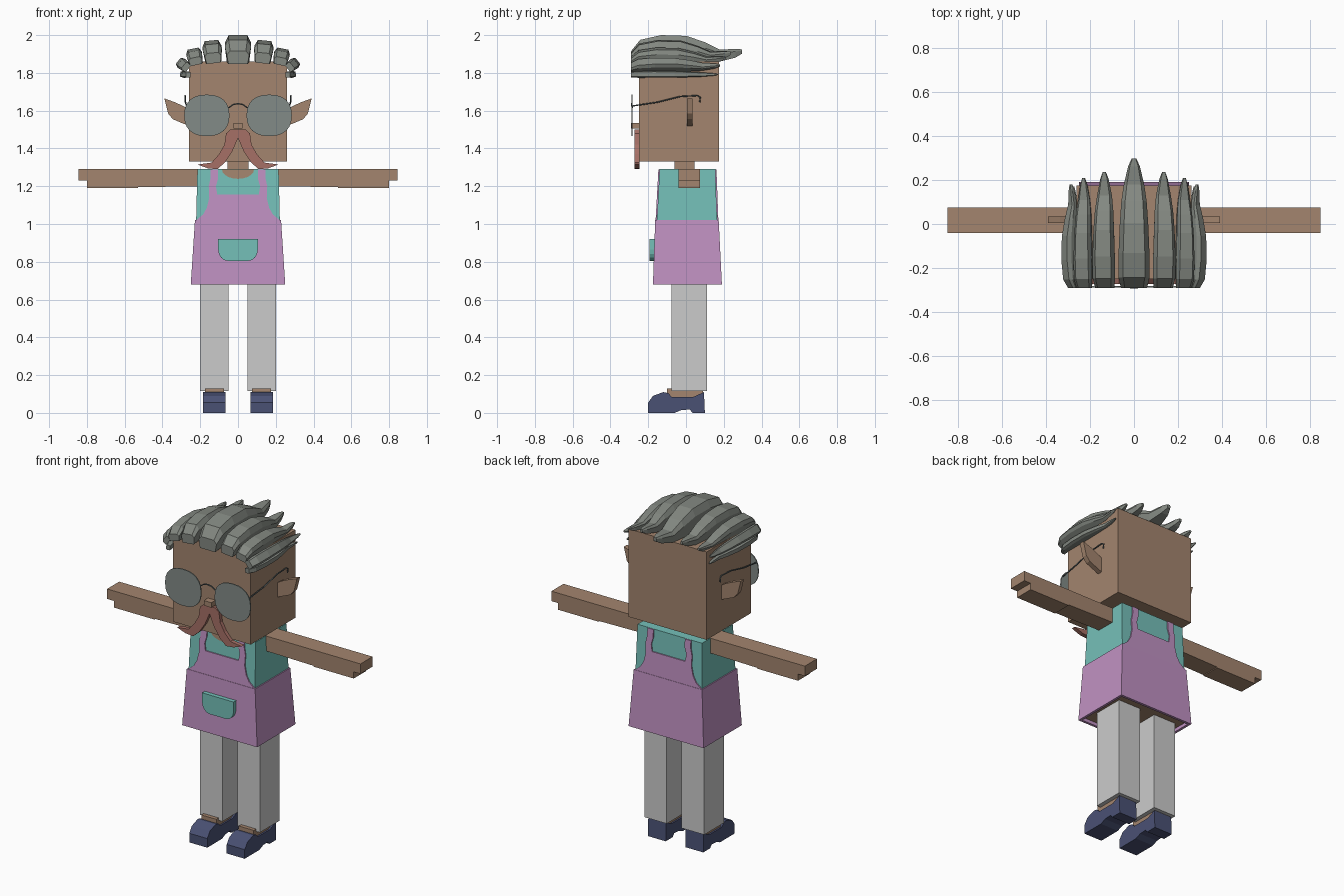
import bpy, bmesh, math
from mathutils import Vector

cube = bpy.data.objects.get("Cube")
if cube:
    bpy.data.objects.remove(cube, do_unlink=True)


def material(name, *rgb):
    lin = [((c / 255 + 0.055) / 1.055) ** 2.4 for c in rgb] + [1]
    m = bpy.data.materials.new(name)
    m.use_nodes = True
    m.diffuse_color = lin
    m.node_tree.nodes["Principled BSDF"].inputs["Base Color"].default_value = lin
    return m


skin = material("skin", 163, 133, 110)
teal = material("teal shirt", 117, 192, 185)
pink = material("pink apron", 192, 145, 194)
grey = material("trouser grey", 203, 203, 203)
navy = material("navy shoe", 74, 81, 116)
hair = material("grey hair", 131, 136, 129)
lens = material("lens grey", 130, 139, 135)
wire = material("dark wire", 88, 98, 100)
rust = material("rust moustache", 166, 112, 102)


def finish(name, bm, *mats):
    bmesh.ops.recalc_face_normals(bm, faces=bm.faces)
    me = bpy.data.meshes.new(name)
    bm.to_mesh(me)
    bm.free()
    for m in mats:
        me.materials.append(m)
    ob = bpy.data.objects.new(name, me)
    bpy.context.collection.objects.link(ob)
    return ob


def loft(name, rings, *mats):
    """Bridge successive rings of points and cap both ends."""
    bm = bmesh.new()
    rows = [[bm.verts.new(p) for p in ring] for ring in rings]
    n = len(rows[0])
    for a, b in zip(rows, rows[1:]):
        for i in range(n):
            j = (i + 1) % n
            bm.faces.new((a[i], a[j], b[j], b[i]))
    bm.faces.new(rows[0])
    bm.faces.new(rows[-1])
    return finish(name, bm, *mats)


def extrude(name, pts, step, mat):
    pts = [Vector(p) for p in pts]
    return loft(name, [pts, [p + Vector(step) for p in pts]], mat)


def rect(x0, x1, y0, y1, z):
    return [(x0, y0, z), (x1, y0, z), (x1, y1, z), (x0, y1, z)]


def box(name, x0, x1, y0, y1, z0, z1, mat):
    return loft(name, [rect(x0, x1, y0, y1, z0), rect(x0, x1, y0, y1, z1)], mat)


def tube(name, pts, radius, mat):
    cu = bpy.data.curves.new(name, "CURVE")
    cu.dimensions = "3D"
    cu.bevel_depth = radius
    cu.bevel_resolution = 1
    cu.use_fill_caps = True
    sp = cu.splines.new("POLY")
    sp.points.add(len(pts) - 1)
    for p, co in zip(sp.points, pts):
        p.co = (*co, 1)
    cu.materials.append(mat)
    ob = bpy.data.objects.new(name, cu)
    bpy.context.collection.objects.link(ob)


# Head, neck and nose
box("head", -.26, .26, -.25, .175, 1.33, 1.86, skin)
box("neck", -.055, .055, -.06, .045, 1.26, 1.34, skin)
box("nose", -.025, .025, -.29, -.245, 1.505, 1.535, skin)

# Shirt body and the apron skirt, whose underside is recessed
loft("shirt", [rect(-.222, .222, -.155, .165, 1.0),
               rect(-.215, .215, -.14, .155, 1.29)], teal)
bottom = (-.25, .25, -.175, .19)
inner = (-.235, .235, -.16, .175)
skirt = loft("apron_skirt", [rect(*inner, .70), rect(*inner, .68), rect(*bottom, .68),
                             rect(-.228, .228, -.163, .173, 1.02)], pink, skin)
for f in skirt.data.polygons:
    if all(skirt.data.vertices[v].co.z > .69 for v in f.vertices) and f.center.z < .8:
        f.material_index = 1

# Bib with straps, lying on the sloping front and back of the shirt
half = [(.11, 1.157), (.117, 1.2), (.105, 1.24), (.105, 1.289), (.145, 1.289), (.145, 1.245),
        (.155, 1.2), (.152, 1.14), (.165, 1.085), (.185, 1.05), (.222, 1.02)]
outline = half + [(-x, z) for x, z in reversed(half)]
for name, base, slope, d in (("bib_front", -.155, .055, -.007), ("bib_back", .165, -.037, .007)):
    extrude(name, [(x, base + slope * (z - 1.0), z) for x, z in outline], (0, d, 0), pink)

# Skin showing in the neckline
arc = [math.pi * i / 10 for i in range(11)]
extrude("neckline", [(.085 * math.cos(a), -.14 - .055 * (.05 * math.sin(a)),
                      1.289 - .05 * math.sin(a)) for a in arc], (0, -.004, 0), skin)

# Pocket with rounded lower corners
corner = [(.055 + .05 * math.cos(a), .865 - .06 * math.sin(a))
          for a in (math.pi / 8 * i for i in range(5))]
pocket = [(.105, .92)] + corner
pocket += [(-x, z) for x, z in reversed(pocket)]
extrude("pocket", [(x, -.192, z) for x, z in pocket], (0, .03, 0), teal)

# Profiles shared by both sides
arm = [(.2, 1.29), (.845, 1.29), (.845, 1.23), (.8, 1.23), (.8, 1.19), (.53, 1.19),
       (.53, 1.195), (.2, 1.2)]
ear = [(.25, 1.6), (.285, 1.622), (.335, 1.645), (.39, 1.665), (.37, 1.585), (.345, 1.555),
       (.31, 1.54), (.25, 1.515)]
shoe = [(-.2, 0), (-.2, .055), (-.175, .09), (-.12, .11), (-.095, .105), (-.075, .085),
        (.04, .085), (.095, .11), (.1, 0), (.035, 0), (.02, .018), (-.025, .015), (-.06, 0)]
moustache = [(0, 1.5), (.04, 1.5), (.063, 1.48), (.072, 1.42), (.1, 1.37), (.14, 1.325),
             (.215, 1.315), (.16, 1.295), (.11, 1.29), (.07, 1.325), (.03, 1.385), (0, 1.455)]

# Hair strand stations: position along length, underside, top, width
stations = [(0, -.1, .4, .85), (.08, 0, .82, 1), (.27, 0, 1, 1), (.5, 0, .97, .92),
            (.67, 0, .72, .82), (.8, 0, .45, .66), (.94, .15, .48, .38), (1, .3, .46, .15)]


def strand(name, side, x, z, w, h, tilt, tip):
    """Tapering lock of hair running from front to back."""
    rings = []
    for s, lo, hi, k in stations:
        mid = lo + (hi - lo) * .7
        section = [(-.85, lo), (-1, mid), (-.7, hi), (.7, hi), (1, mid), (.85, lo)]
        ring = []
        for u, v in section:
            u, v = u * w * k, v * h
            ring.append((side * (x + u * math.cos(tilt) + v * math.sin(tilt)),
                         -.29 + (tip + .29) * s,
                         z - u * math.sin(tilt) + v * math.cos(tilt)))
        rings.append(ring)
    loft(name, rings, hair)


strand("hair_centre", 1, 0, 1.86, .07, .14, 0, .297)

for s, label in ((1, "left"), (-1, "right")):
    # Limbs and feet
    extrude(label + "_arm", [(s * x, -.04, z) for x, z in arm], (0, .115, 0), skin)
    lo, hi = sorted((s * .05, s * .2))
    box(label + "_leg", lo, hi, -.077, .112, .115, .7, grey)
    lo, hi = sorted((s * .075, s * .175))
    box(label + "_foot", lo, hi, -.1, .09, .03, .13, skin)
    extrude(label + "_shoe", [(s * .065, y, z) for y, z in shoe], (s * .12, 0, 0), navy)

    # Face
    extrude(label + "_ear", [(s * x, .005, z) for x, z in ear], (0, .03, 0), skin)
    extrude(label + "_moustache", [(s * x, -.272, z) for x, z in moustache], (0, .025, 0), rust)

    # Glasses
    rim = []
    for i in range(24):
        c, n = math.cos(i * math.pi / 12), math.sin(i * math.pi / 12)
        rim.append((s * .165 + .12 * math.copysign(abs(c) ** .85, c), -.288,
                    1.575 + .11 * math.copysign(abs(n) ** .85, n)))
    extrude(label + "_lens", rim, (0, .006, 0), lens)
    tube(label + "_temple", [(s * .272, -.284, 1.625), (s * .278, -.15, 1.645),
                             (s * .28, -.03, 1.675), (s * .28, .06, 1.68),
                             (s * .28, .076, 1.67), (s * .28, .072, 1.645)], .004, wire)

    # Hair locks, stepping outward and down
    for i, lock in enumerate(((.13, 1.862, .051, .11, .1, .235),
                              (.222, 1.85, .042, .08, .2, .208),
                              (.268, 1.825, .03, .062, .9, .18),
                              (.256, 1.79, .018, .05, 1.5, .17))):
        strand(f"hair_{label}_{i + 1}", s, *lock)

tube("glasses_bridge", [(-.05, -.285, 1.615), (-.025, -.287, 1.633), (0, -.288, 1.637),
                        (.025, -.287, 1.633), (.05, -.285, 1.615)], .004, wire)
